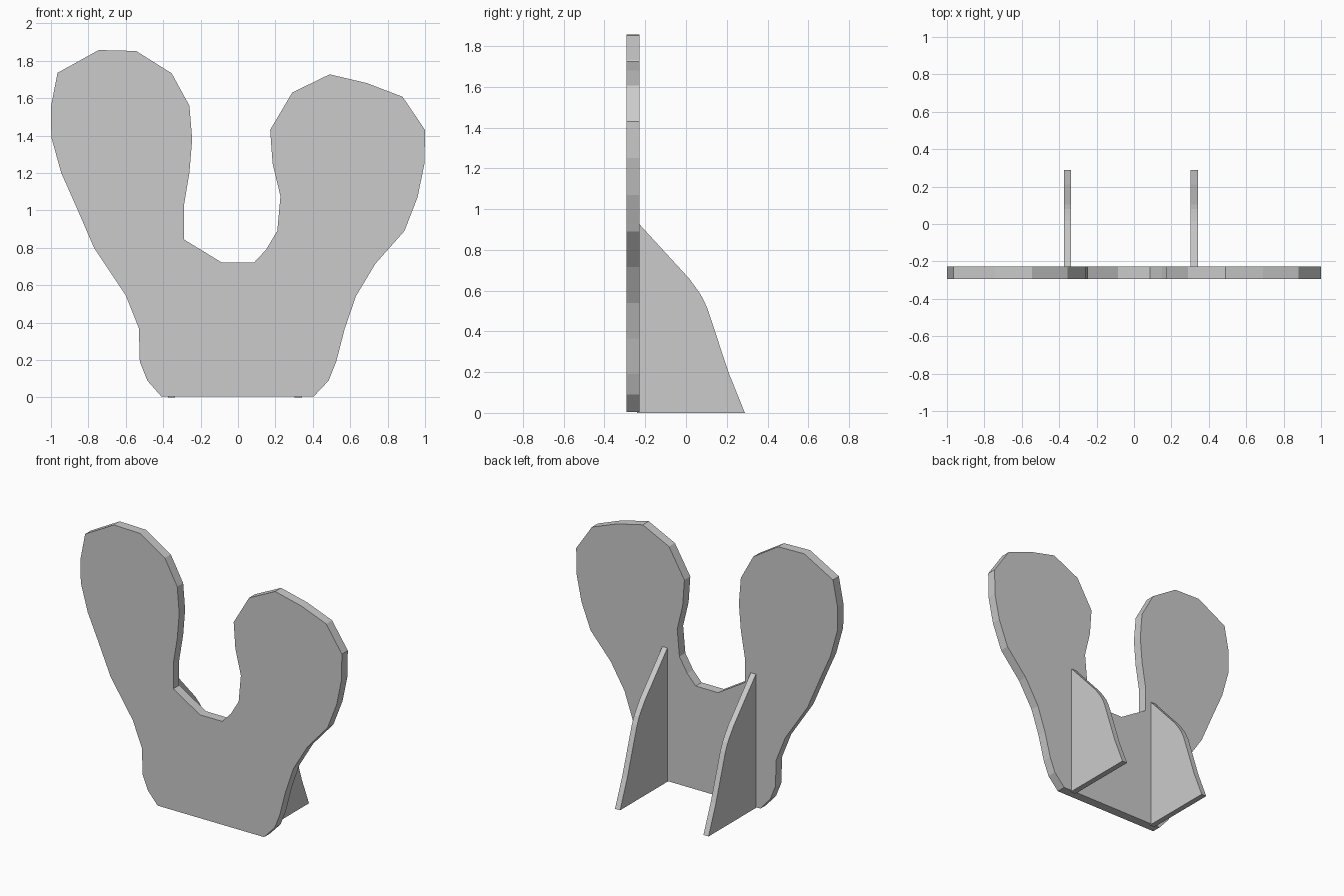
import bpy
import bmesh
from mathutils import Vector


def extrude_profile(name, points, offset):
    """Closed planar profile extruded along an offset vector."""
    bm = bmesh.new()
    face = bm.faces.new([bm.verts.new(p) for p in points])
    geo = bmesh.ops.extrude_face_region(bm, geom=[face], use_keep_orig=True)
    verts = [g for g in geo["geom"] if isinstance(g, bmesh.types.BMVert)]
    bmesh.ops.translate(bm, verts=verts, vec=Vector(offset))
    bmesh.ops.recalc_face_normals(bm, faces=bm.faces)
    mesh = bpy.data.meshes.new(name)
    bm.to_mesh(mesh)
    bm.free()
    obj = bpy.data.objects.new(name, mesh)
    bpy.context.collection.objects.link(obj)
    return obj


# Upright panel: two rounded lobes rising from a common base (x, z)
left_lobe = [
    (-0.41, 0.005), (-0.485, 0.09), (-0.525, 0.19), (-0.53, 0.37),
    (-0.60, 0.545), (-0.77, 0.80), (-0.865, 1.02), (-0.945, 1.20),
    (-0.998, 1.39), (-1.0, 1.555), (-0.965, 1.735), (-0.745, 1.857),
    (-0.545, 1.852), (-0.355, 1.733), (-0.26, 1.56), (-0.245, 1.38),
    (-0.26, 1.20), (-0.29, 1.02), (-0.29, 0.845), (-0.085, 0.72),
]
right_lobe = [
    (0.085, 0.72), (0.15, 0.79), (0.21, 0.89), (0.227, 1.075),
    (0.185, 1.25), (0.172, 1.43), (0.29, 1.63), (0.49, 1.727),
    (0.69, 1.68), (0.88, 1.607), (1.0, 1.43), (0.997, 1.25),
    (0.96, 1.07), (0.89, 0.89), (0.735, 0.715), (0.63, 0.54),
    (0.57, 0.365), (0.525, 0.19), (0.485, 0.09), (0.405, 0.005),
]
extrude_profile("front_panel", [(x, -0.293, z) for x, z in left_lobe + right_lobe],
                (0, 0.065, 0))

# Two support fins behind the panel (y, z)
fin = [(-0.24, 0.0), (0.289, 0.0), (0.21, 0.195), (0.105, 0.513),
       (0.08, 0.567), (0.055, 0.605), (0.015, 0.66), (-0.228, 0.925),
       (-0.24, 0.925)]
for side, x in (("left", -0.375), ("right", 0.302)):
    extrude_profile(side + "_support_fin", [(x, y, z) for y, z in fin],
                    (0.039, 0, 0))
